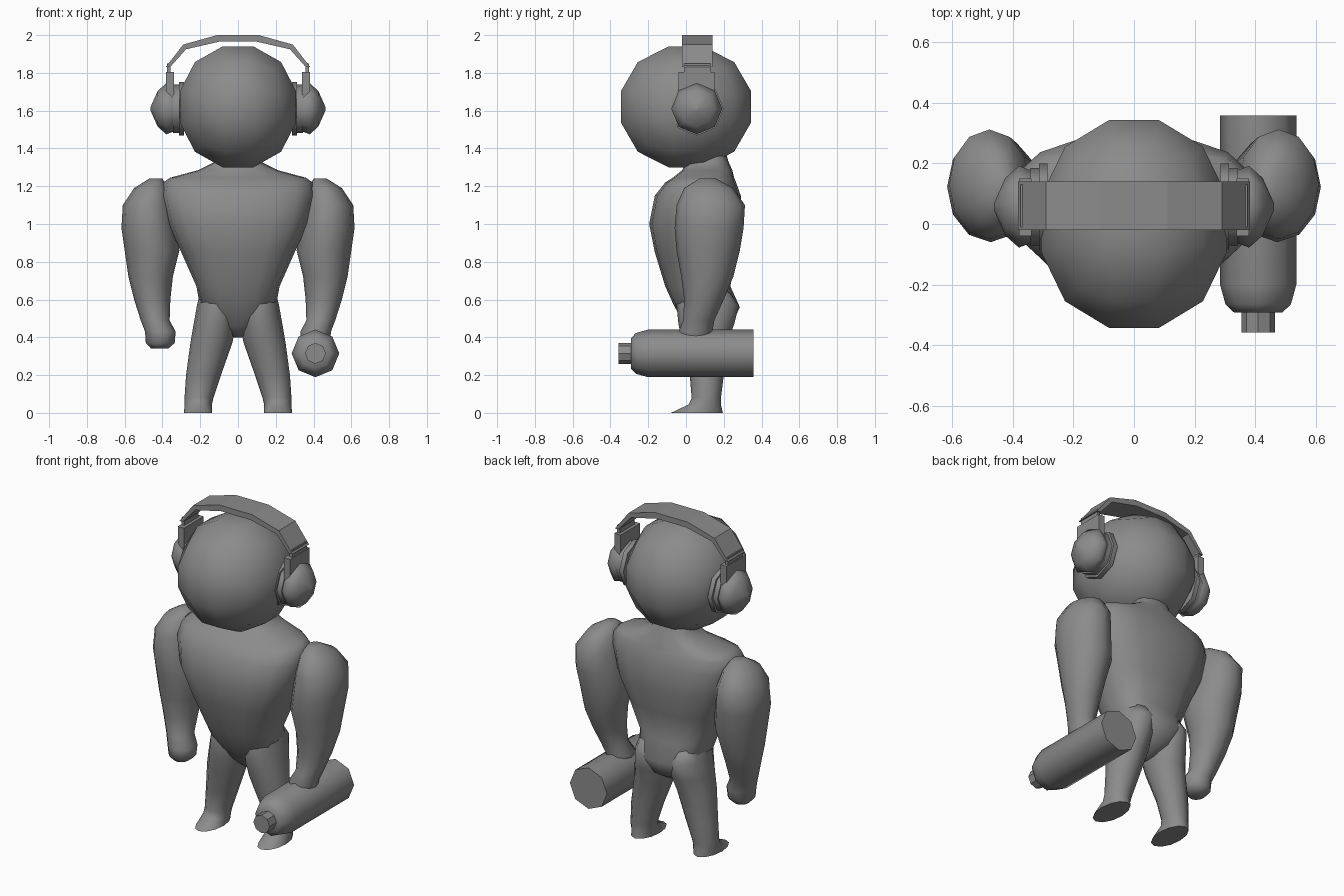
import bpy, bmesh, math
from mathutils import Matrix, Vector

cube = bpy.data.objects.get("Cube")
if cube:
    bpy.data.objects.remove(cube, do_unlink=True)

GREY = (0.26, 0.26, 0.26, 1)
grey = bpy.data.materials.new("plain_grey")
grey.use_nodes = True
grey.diffuse_color = GREY
for node in grey.node_tree.nodes:
    if node.type == 'BSDF_PRINCIPLED':
        node.inputs["Base Color"].default_value = GREY


def finish(name, bm, matrix=None, angle=60, mirror=False):
    """Turn a bmesh into a shaded object, optionally mirrored across x."""
    if matrix:
        bmesh.ops.transform(bm, matrix=matrix, verts=bm.verts)
    bmesh.ops.recalc_face_normals(bm, faces=bm.faces)
    mesh = bpy.data.meshes.new(name)
    bm.to_mesh(mesh)
    bm.free()
    mesh.materials.append(grey)
    obj = bpy.data.objects.new(name, mesh)
    bpy.context.collection.objects.link(obj)
    bpy.ops.object.select_all(action='DESELECT')
    obj.select_set(True)
    bpy.context.view_layer.objects.active = obj
    bpy.ops.object.shade_smooth_by_angle(angle=math.radians(angle))
    if mirror:
        obj.modifiers.new("mirror", 'MIRROR').use_mirror_merge = False
    return obj


def bend(value, power):
    return math.copysign(abs(value) ** (2 / power), value)


def loft(name, rings, sides=12, power=2, **options):
    """Skin rings given as (z, x_min, x_max, y_min, y_max)."""
    bm = bmesh.new()
    loops = []
    for z, x0, x1, y0, y1 in rings:
        loop = []
        for i in range(sides):
            a = math.tau * i / sides
            x = (x0 + x1) / 2 + (x1 - x0) / 2 * bend(math.cos(a), power)
            y = (y0 + y1) / 2 + (y1 - y0) / 2 * bend(math.sin(a), power)
            loop.append(bm.verts.new((x, y, z)))
        loops.append(loop)
    for low, high in zip(loops, loops[1:]):
        for i in range(sides):
            j = (i + 1) % sides
            bm.faces.new((low[i], low[j], high[j], high[i]))
    bm.faces.new(loops[0])
    bm.faces.new(loops[-1])
    return finish(name, bm, **options)


def turned(name, profile, matrix, **options):
    """Eight-sided turned part from (position, radius) pairs."""
    return loft(name, [(z, -r, r, -r, r) for z, r in profile],
                sides=8, matrix=matrix, **options)


def box(name, x, y, z, **options):
    bm = bmesh.new()
    bmesh.ops.create_cube(bm, size=1)
    for v in bm.verts:
        v.co = [lo + (hi - lo) * (c + 0.5) for c, (lo, hi) in zip(v.co, (x, y, z))]
    return finish(name, bm, angle=20, **options)


# Head: rounded cube with three facets per side
bm = bmesh.new()
bmesh.ops.create_cube(bm, size=2)
bmesh.ops.subdivide_edges(bm, edges=bm.edges[:], cuts=2, use_grid_fill=True)
for v in bm.verts:
    v.co = Vector([math.tan(math.radians(15)) * (1 if c > 0 else -1)
                   if abs(c) < 0.9 else c for c in v.co]).normalized()
finish("head", bm, Matrix.Translation((0, 0, 1.62))
       @ Matrix.Diagonal((0.328, 0.367, 0.342, 1)))

# Torso from crotch to neck, as (z, half width, front, back)
torso = [
    (0.40, 0.02, 0.06, 0.14),
    (0.46, 0.10, 0.00, 0.24),
    (0.56, 0.20, -0.06, 0.285),
    (0.67, 0.22, -0.11, 0.235),
    (0.85, 0.30, -0.165, 0.265),
    (1.00, 0.37, -0.195, 0.295),
    (1.15, 0.405, -0.165, 0.29),
    (1.22, 0.395, -0.11, 0.265),
    (1.245, 0.36, -0.07, 0.255),
    (1.285, 0.21, -0.02, 0.245),
    (1.33, 0.12, 0.00, 0.225),
    (1.45, 0.09, 0.02, 0.19),
]
loft("torso", [(z, -w, w, f, b) for z, w, f, b in torso], sides=16, power=2.6)

# Legs with feet
loft("legs", [
    (0.00, 0.137, 0.285, -0.08, 0.195),
    (0.045, 0.138, 0.284, 0.015, 0.185),
    (0.08, 0.13, 0.283, 0.03, 0.185),
    (0.20, 0.09, 0.275, 0.02, 0.20),
    (0.37, 0.03, 0.252, -0.02, 0.22),
    (0.47, 0.01, 0.235, -0.04, 0.255),
    (0.57, 0.01, 0.217, -0.05, 0.28),
    (0.64, 0.03, 0.20, -0.03, 0.23),
], mirror=True)

# Arms with closed hands
loft("arms", [
    (0.34, 0.37, 0.46, 0.00, 0.10),
    (0.37, 0.335, 0.488, -0.03, 0.13),
    (0.43, 0.33, 0.492, -0.04, 0.14),
    (0.49, 0.362, 0.515, -0.015, 0.15),
    (0.60, 0.358, 0.55, -0.01, 0.20),
    (0.72, 0.345, 0.58, -0.025, 0.25),
    (0.86, 0.31, 0.60, -0.05, 0.285),
    (0.98, 0.33, 0.617, -0.06, 0.305),
    (1.10, 0.345, 0.61, -0.05, 0.312),
    (1.19, 0.37, 0.55, -0.01, 0.25),
    (1.24, 0.40, 0.47, 0.07, 0.16),
], mirror=True)

# Headphone band: arched strip
half = [(0.383, 1.83), (0.29, 1.95), (0.11, 2.0)]
inner = [(0.36, 1.83), (0.275, 1.925), (0.10, 1.965)]
arch = half + [(-x, z) for x, z in reversed(half)]
under = inner + [(-x, z) for x, z in reversed(inner)]
bm = bmesh.new()
sections = [[bm.verts.new((x, y, z)) for (x, z), y in
             ((o, -0.02), (o, 0.14), (u, 0.14), (u, -0.02))]
            for o, u in zip(arch, under)]
for a, b in zip(sections, sections[1:]):
    for i in range(4):
        j = (i + 1) % 4
        bm.faces.new((a[i], a[j], b[j], b[i]))
bm.faces.new(sections[0])
bm.faces.new(sections[-1])
finish("headphone_band", bm, angle=15)

# Headphone stems
box("band_sliders", (0.357, 0.375), (-0.01, 0.13), (1.78, 1.85), mirror=True)
box("cup_brackets", (0.338, 0.38), (-0.04, 0.15), (1.67, 1.805), mirror=True)

# Ear cups, turned about the x axis
sideways = Matrix.Translation((0, 0.057, 1.61)) @ Matrix.Rotation(math.pi / 2, 4, 'Y')
turned("ear_pads", [(0.285, 0.142), (0.313, 0.142)], sideways, angle=50, mirror=True)
turned("ear_plates", [(0.31, 0.128), (0.343, 0.128)], sideways, angle=50, mirror=True)
turned("ear_domes", [(0.34, 0.12), (0.38, 0.135), (0.425, 0.095), (0.462, 0.012)],
       sideways, mirror=True)

# Spray can held in the left hand, turned about the y axis
forward = Matrix.Translation((0.41, 0, 0.315)) @ Matrix.Rotation(math.pi / 2, 4, 'X')
turned("can_body", [(-0.358, 0.126), (0.20, 0.126), (0.265, 0.108), (0.292, 0.08)], forward)
turned("can_nozzle", [(0.28, 0.055), (0.358, 0.055)], forward, angle=30)
